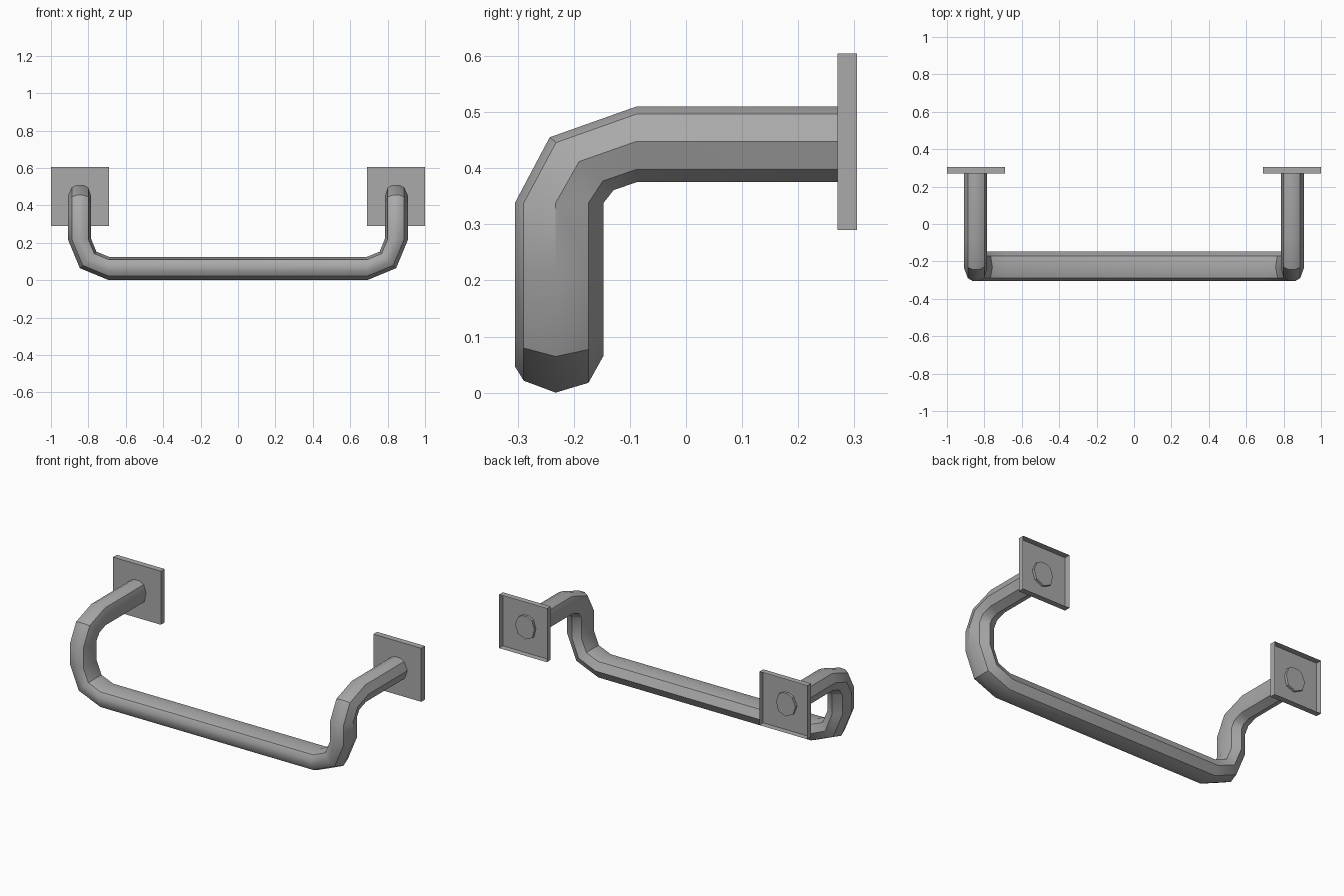
import bpy, bmesh, math
from mathutils import Vector

cube = bpy.data.objects.get("Cube")
if cube:
    bpy.data.objects.remove(cube, do_unlink=True)

metal = bpy.data.materials.new("grey_metal")
metal.use_nodes = True
GREY = (0.4, 0.4, 0.4, 1)
metal.diffuse_color = GREY
metal.node_tree.nodes["Principled BSDF"].inputs["Base Color"].default_value = GREY


def make_object(name, bm):
    mesh = bpy.data.meshes.new(name)
    bm.to_mesh(mesh)
    bm.free()
    mesh.materials.append(metal)
    obj = bpy.data.objects.new(name, mesh)
    bpy.context.collection.objects.link(obj)
    return obj


# Tube cross-section: u points to the outside of the upper bend, v to the outside of the lower bend
PROFILE = [(1, .25), (.8, .66), (.08, 1), (-.66, .72), (-1, -.05),
           (-.7, -.8), (.08, -1), (.8, -.75), (1, -.32)]
HALF = 0.0625                       # half width along v
LEG_X, LEG_Y, ARM_Z = 0.8475, -0.226, 0.4425
BEND_X, BEND_Z = 0.69, 0.22         # centre of the lower bend
BEND_R = LEG_X - BEND_X

# Stations from wall to bar: centre, u vector, v vector
side = Vector((HALF, 0, 0))
arm_u = Vector((0, 0, 0.0675))
leg_u = Vector((0, -0.079, 0))
stations = [
    (Vector((LEG_X, 0.285, ARM_Z)), arm_u, side),
    (Vector((LEG_X, -0.088, ARM_Z)), arm_u, side),
    (Vector((LEG_X, -0.186, 0.408)), Vector((0, -0.057, 0.047)), side),
    (Vector((LEG_X, LEG_Y, 0.338)), leg_u, side),
]
for step in range(3):
    a = step * math.pi / 4
    out = Vector((math.cos(a), 0, -math.sin(a)))
    stations.append((Vector((BEND_X, LEG_Y, BEND_Z)) + out * BEND_R, leg_u, out * HALF))


def flip(v):
    return Vector((-v.x, v.y, v.z))


stations += [tuple(flip(v) for v in s) for s in reversed(stations)]

# Bent tube handle
bm = bmesh.new()
rings = [[bm.verts.new(c + u * p + v * q) for p, q in PROFILE] for c, u, v in stations]
n = len(PROFILE)
for r0, r1 in zip(rings, rings[1:]):
    for i in range(n):
        j = (i + 1) % n
        bm.faces.new((r0[i], r0[j], r1[j], r1[i]))
bm.faces.new(rings[0])
bm.faces.new(rings[-1])
bmesh.ops.recalc_face_normals(bm, faces=bm.faces)
handle = make_object("handle_tube", bm)
bpy.ops.object.select_all(action='DESELECT')
handle.select_set(True)
bpy.context.view_layer.objects.active = handle
bpy.ops.object.shade_smooth_by_angle(angle=math.radians(35))

# Square wall plates, open at the back
for name, sign in (("left_wall_plate", 1), ("right_wall_plate", -1)):
    bm = bmesh.new()
    bmesh.ops.create_cube(bm, size=1)
    bmesh.ops.scale(bm, vec=(0.31, 0.035, 0.314), verts=bm.verts)
    bmesh.ops.translate(bm, vec=(sign * 0.845, 0.2875, 0.447), verts=bm.verts)
    back = [f for f in bm.faces if f.normal.y > 0.5]
    bmesh.ops.delete(bm, geom=back, context='FACES_ONLY')
    make_object(name, bm)
